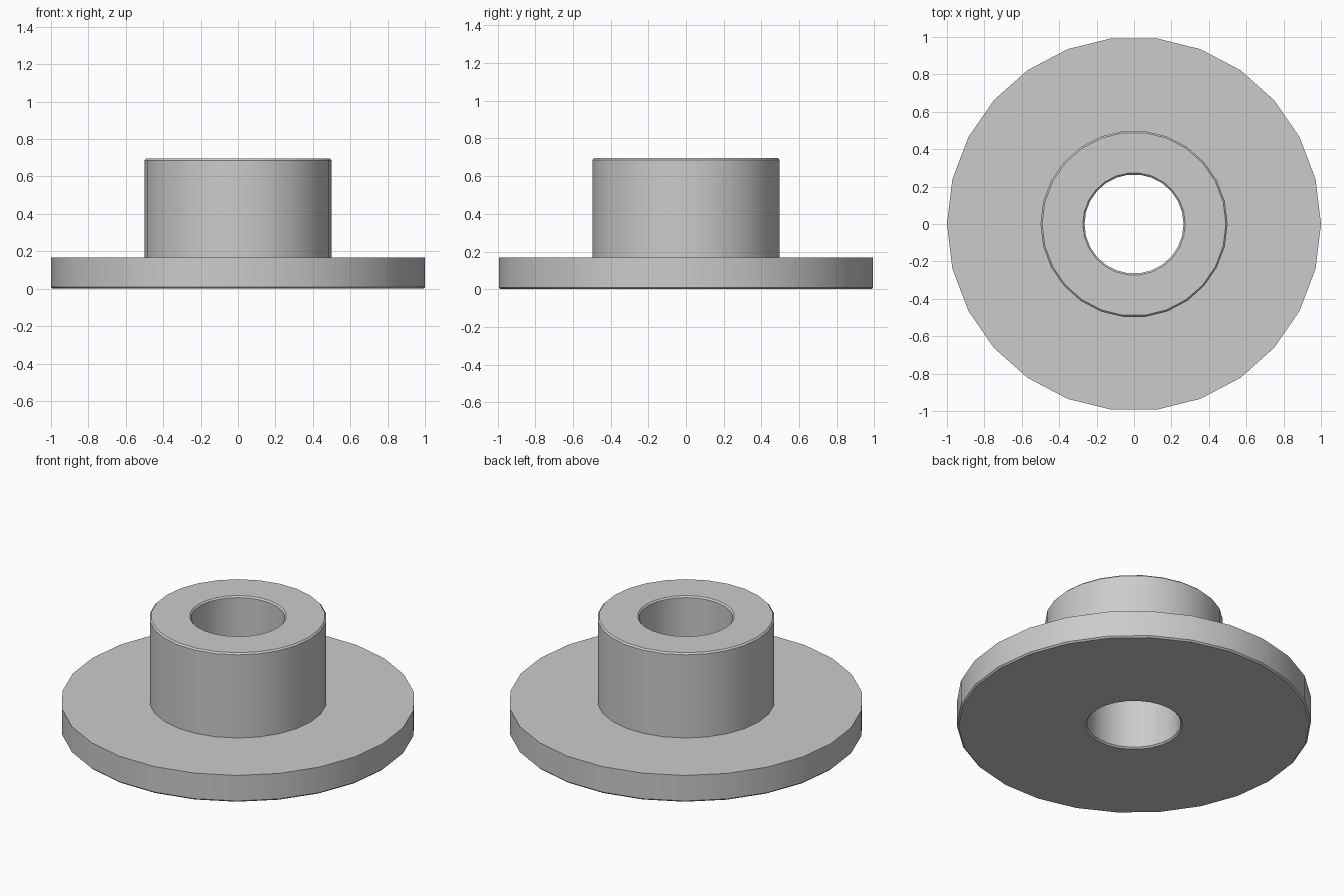
import bpy
import bmesh
import math

SIDES = 26
FLANGE_R, COLLAR_R, BORE_R = 1.0, 0.5, 0.265
FLANGE_Z, TOP_Z = 0.168, 0.695
C = 0.009  # chamfer size

cube = bpy.data.objects.get("Cube")
if cube:
    bpy.data.objects.remove(cube, do_unlink=True)

# Plain grey metal
grey = bpy.data.materials.new("plain grey")
grey.use_nodes = True
colour = (0.6, 0.6, 0.6, 1)
grey.diffuse_color = colour
grey.node_tree.nodes["Principled BSDF"].inputs["Base Color"].default_value = colour

# Closed cross-section (radius, height), counterclockwise from the bore
profile = [
    (BORE_R, C), (BORE_R + C, 0),                 # lower bore chamfer
    (FLANGE_R - C, 0), (FLANGE_R, C),             # lower rim chamfer
    (FLANGE_R, FLANGE_Z), (COLLAR_R, FLANGE_Z),   # flange top
    (COLLAR_R, TOP_Z - C), (COLLAR_R - C, TOP_Z), # collar top chamfer
    (BORE_R + C, TOP_Z), (BORE_R, TOP_Z - C),     # upper bore chamfer
]

# Revolve the section into a flanged bushing
bm = bmesh.new()
rings = []
for i in range(SIDES):
    a = math.tau * i / SIDES
    rings.append([bm.verts.new((r * math.cos(a), r * math.sin(a), z)) for r, z in profile])
for i, ring in enumerate(rings):
    after = rings[(i + 1) % SIDES]
    for j in range(len(profile)):
        k = (j + 1) % len(profile)
        bm.faces.new((ring[j], after[j], after[k], ring[k]))
bmesh.ops.recalc_face_normals(bm, faces=bm.faces)

mesh = bpy.data.meshes.new("flanged_bushing")
bm.to_mesh(mesh)
bm.free()
mesh.materials.append(grey)
bushing = bpy.data.objects.new("flanged_bushing", mesh)
bpy.context.collection.objects.link(bushing)

# Round walls smooth, chamfers and rims sharp
bpy.ops.object.select_all(action="DESELECT")
bushing.select_set(True)
bpy.context.view_layer.objects.active = bushing
bpy.ops.object.shade_smooth_by_angle(angle=math.radians(30))
